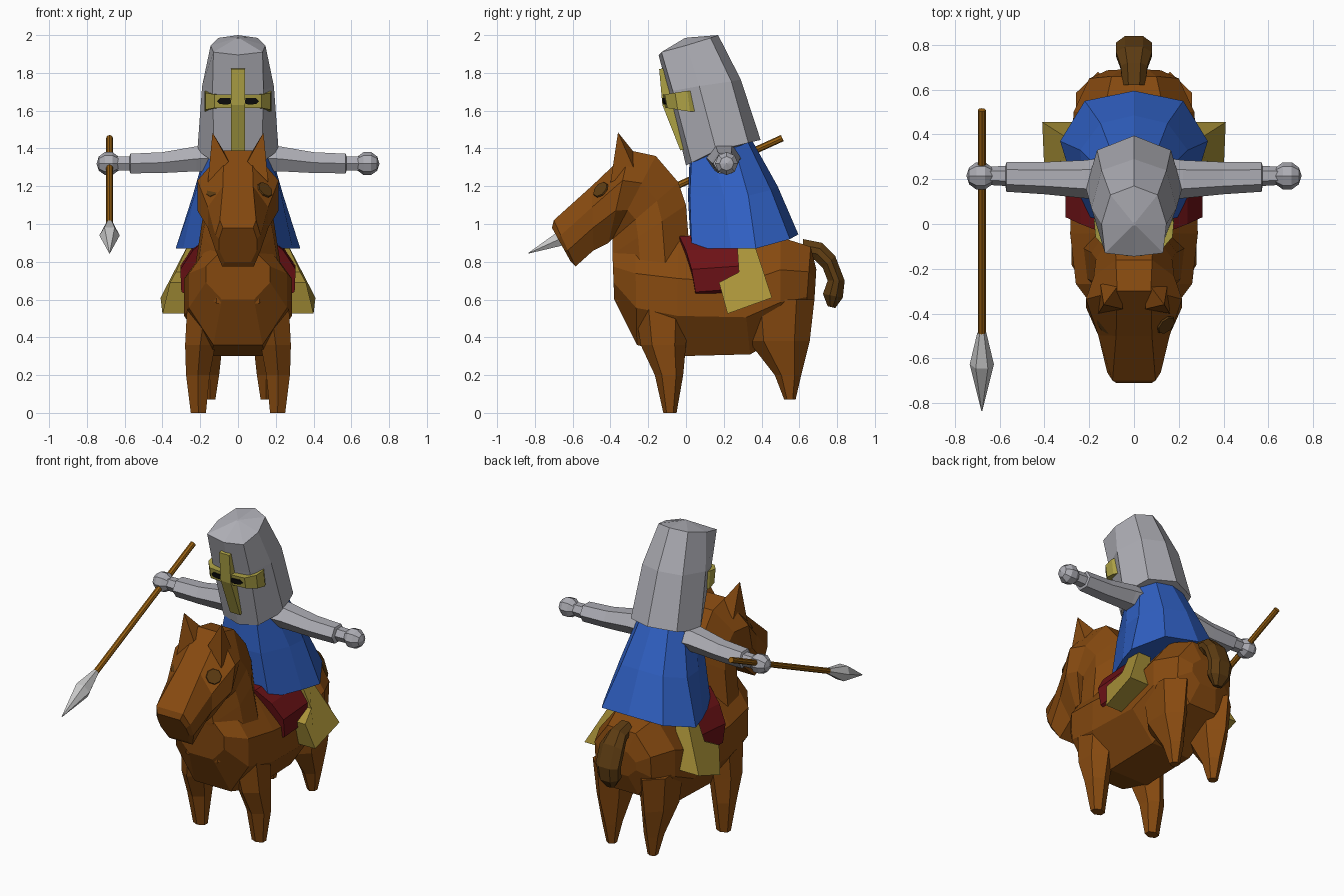
import bpy, bmesh, math
from mathutils import Vector, Matrix
from mathutils.bvhtree import BVHTree


def material(name, rgb):
    m = bpy.data.materials.new(name)
    m.diffuse_color = (*rgb, 1)
    return m


STEEL = material("steel", (0.42, 0.42, 0.46))
SILVER = material("silver", (0.58, 0.58, 0.58))
BLUE = material("blue cloth", (0.03, 0.12, 0.56))
COAT = material("chestnut coat", (0.24, 0.068, 0.005))
DARK = material("dark brown", (0.11, 0.045, 0.006))
LEATHER = material("tan leather", (0.40, 0.29, 0.04))
BRASS = material("brass", (0.42, 0.36, 0.06))
RED = material("red cloth", (0.15, 0.006, 0.008))
WOOD = material("wood", (0.32, 0.12, 0.006))
BLACK = material("black", (0.004, 0.004, 0.004))


def finish(name, bm, mat):
    bmesh.ops.recalc_face_normals(bm, faces=bm.faces)
    me = bpy.data.meshes.new(name)
    bm.to_mesh(me)
    bm.free()
    me.materials.append(mat)
    ob = bpy.data.objects.new(name, me)
    bpy.context.collection.objects.link(ob)
    return ob


def loft(name, rings, mat, cap=True):
    """Skin a list of equally sized point rings."""
    bm = bmesh.new()
    vs = [[bm.verts.new(p) for p in r] for r in rings]
    n = len(vs[0])
    for a, b in zip(vs, vs[1:]):
        for i in range(n):
            bm.faces.new((a[i], a[(i + 1) % n], b[(i + 1) % n], b[i]))
    if cap:
        bm.faces.new(vs[0])
        bm.faces.new(vs[-1])
    return finish(name, bm, mat)


def section(ty, tz, by, bz, w, t=0.5, b=0.5):
    """Eight-point cross-section between a top and a bottom point in the side plane."""
    shape = [(t, 1), (1, 0.35), (1, -0.3), (b, -1), (-b, -1), (-1, -0.3), (-1, 0.35), (-t, 1)]
    cy, cz, hy, hz = (ty + by) / 2, (tz + bz) / 2, (ty - by) / 2, (tz - bz) / 2
    return [(x * w, cy + v * hy, cz + v * hz) for x, v in shape]


def box_ring(x0, x1, y0, y1, z):
    """Six-sided horizontal cross-section for a leg."""
    m = (x0 + x1) / 2
    q = (y1 - y0) * 0.25
    return [(x0, y0 + q, z), (m, y0, z), (x1, y0 + q, z), (x1, y1 - q, z), (m, y1, z), (x0, y1 - q, z)]


def mirrored(half):
    """Complete a ring from its x >= 0 half, which starts and ends on x = 0."""
    return half + [(-x, y, z) for x, y, z in half[-2:0:-1]]


def flip(rings, s):
    return [[(x * s, y, z) for x, y, z in r] for r in rings]


# Horse trunk, neck with head, and tail
loft("horse_body", [section(*a) for a in [
    (-0.39, 0.86, -0.38, 0.60, 0.17), (-0.27, 0.92, -0.26, 0.36, 0.26),
    (-0.04, 0.91, -0.05, 0.30, 0.285), (0.28, 0.87, 0.34, 0.31, 0.28),
    (0.50, 0.93, 0.50, 0.40, 0.27), (0.66, 0.88, 0.63, 0.47, 0.20),
    (0.69, 0.76, 0.68, 0.60, 0.12)]], COAT)
head = loft("horse_neck_and_head", [section(*a) for a in [
    (0.02, 0.84, -0.37, 0.58, 0.23), (0.0, 1.10, -0.39, 0.84, 0.19),
    (-0.04, 1.22, -0.39, 0.92, 0.17), (-0.16, 1.36, -0.39, 0.92, 0.18, 0.45),
    (-0.30, 1.39, -0.41, 0.90, 0.215, 0.35), (-0.50, 1.20, -0.49, 0.86, 0.16),
    (-0.70, 1.02, -0.585, 0.775, 0.12, 0.8, 0.7), (-0.71, 0.98, -0.61, 0.80, 0.10, 0.8, 0.7)]], COAT)
loft("horse_tail", [section(*a) for a in [
    (0.62, 0.92, 0.62, 0.82, 0.05), (0.72, 0.90, 0.68, 0.81, 0.06),
    (0.79, 0.83, 0.725, 0.765, 0.08), (0.84, 0.70, 0.75, 0.70, 0.08),
    (0.83, 0.61, 0.725, 0.63, 0.07), (0.79, 0.555, 0.75, 0.565, 0.03)]], DARK)

# Surface lookup for the horse eyes
me = head.data
tree = BVHTree.FromPolygons([v.co for v in me.vertices], [p.vertices[:] for p in me.polygons])

for s, side in ((1, "right"), (-1, "left")):
    # Horse legs
    loft("front_leg_" + side, flip([
        box_ring(0.08, 0.27, -0.27, 0.02, 0.55), box_ring(0.12, 0.28, -0.24, 0.0, 0.36),
        box_ring(0.15, 0.275, -0.165, -0.015, 0.20), box_ring(0.17, 0.25, -0.12, -0.05, 0.0)], s), COAT)
    loft("hind_leg_" + side, flip([
        box_ring(0.06, 0.26, 0.30, 0.68, 0.60), box_ring(0.08, 0.24, 0.33, 0.655, 0.38),
        box_ring(0.10, 0.20, 0.47, 0.61, 0.20), box_ring(0.12, 0.175, 0.52, 0.58, 0.07)], s), COAT)

    # Ears
    bm = bmesh.new()
    base = [bm.verts.new((s * x, y, z)) for x, y, z in
            [(0.05, -0.38, 1.33), (0.16, -0.40, 1.22), (0.15, -0.27, 1.28), (0.06, -0.26, 1.36)]]
    tip = bm.verts.new((s * 0.135, -0.36, 1.485))
    bm.faces.new(base)
    for i in range(4):
        bm.faces.new((base[i], base[(i + 1) % 4], tip))
    finish("ear_" + side, bm, COAT)

    # Horse eyes
    hit, normal, _, _ = tree.ray_cast(Vector((s, -0.45, 1.18)), Vector((-s, 0, 0)))
    if hit:
        bm = bmesh.new()
        rot = normal.to_track_quat('Z', 'Y').to_matrix().to_4x4()
        bmesh.ops.create_cone(bm, cap_ends=True, segments=8, radius1=0.048, radius2=0.045, depth=0.008,
                              matrix=Matrix.Translation(hit + normal * 0.004) @ rot)
        finish("horse_eye_" + side, bm, DARK)

    # Rider leg and boot: side outline skinned from inner to outer face
    outline = [(0.27, 0.90), (0.36, 0.90), (0.455, 0.61), (0.22, 0.525), (0.175, 0.69), (0.28, 0.745)]
    outer = [0.26, 0.26, 0.41, 0.40, 0.36, 0.33]
    inner = [0.17, 0.17, 0.27, 0.27, 0.22, 0.22]
    loft("rider_leg_" + side, [[(s * x, y, z) for x, (y, z) in zip(xs, outline)]
                               for xs in (inner, outer)], LEATHER)

    # Armoured arm: hexagonal rings along x
    def arm_ring(x, cy, cz, ry, rz):
        return [(s * x, cy + ry * math.cos(k * math.pi / 3), cz + rz * math.sin(k * math.pi / 3) / 0.866)
                for k in range(6)]
    loft("arm_" + side, [arm_ring(*a) for a in [
        (0.10, 0.20, 0.0 + 1.35, 0.10, 0.07), (0.22, 0.20, 1.345, 0.085, 0.066),
        (0.40, 0.205, 1.325, 0.072, 0.055), (0.57, 0.21, 1.32, 0.066, 0.052),
        (0.575, 0.215, 1.32, 0.045, 0.038), (0.66, 0.215, 1.32, 0.04, 0.036)]], STEEL)
    bm = bmesh.new()
    bmesh.ops.create_uvsphere(bm, u_segments=8, v_segments=5, radius=0.064,
                              matrix=Matrix.Translation((s * 0.685, 0.215, 1.32)) @ Matrix.Rotation(math.pi / 2, 4, 'Y'))
    finish("fist_" + side, bm, STEEL)

# Saddle cloth: an arch laid over the horse's back
arch = [(0.30, 0.64), (0.305, 0.76), (0.24, 0.86), (0.15, 0.935)]
path = arch + [(-x, z) for x, z in reversed(arch)]
fronts = [0.05, 0.03, 0.0, -0.035]
fronts += fronts[::-1]
loft("saddle_cloth", [[(x, f, z), (x, 0.32, z + 0.02), (x * 0.8, 0.32, z - 0.03), (x * 0.8, f, z - 0.03)]
                      for (x, z), f in zip(path, fronts)], RED)

# Surcoat, flaring to the hem
hem = [(0, 0.025, 0.88), (0.20, 0.03, 0.87), (0.29, 0.24, 0.87), (0.33, 0.37, 0.87), (0.22, 0.55, 0.92), (0, 0.595, 0.945)]
waist = [(0, 0.01, 1.15), (0.15, 0.02, 1.15), (0.23, 0.20, 1.15), (0.24, 0.33, 1.15), (0.15, 0.45, 1.18), (0, 0.485, 1.20)]
collar = [(0, 0.02, 1.36), (0.11, 0.03, 1.36), (0.16, 0.13, 1.40), (0.16, 0.25, 1.43), (0.10, 0.32, 1.45), (0, 0.34, 1.46)]
loft("surcoat", [mirrored(hem), mirrored(waist), mirrored(collar)], BLUE)

# Great helm with a shallow peaked crown
rim = [(0, 0.0, 1.31), (0.125, 0.03, 1.325), (0.215, 0.16, 1.39), (0.165, 0.33, 1.43), (0, 0.395, 1.445)]
middle = [(0, -0.095, 1.70), (0.135, -0.07, 1.705), (0.19, 0.07, 1.73), (0.145, 0.24, 1.755), (0, 0.29, 1.765)]
brow = [(0, -0.145, 1.895), (0.13, -0.13, 1.91), (0.145, 0.0, 1.945), (0.105, 0.13, 1.985), (0, 0.17, 2.0)]
crown = [(x * 0.05, y * 0.05, 1.983 + i * 0.001) for i, (x, y, z) in enumerate(brow)]
loft("helm", [mirrored(rim), mirrored(middle), mirrored(brow), mirrored(crown)], STEEL)

# Visor band wrapping the helm, and the vertical nose bar
band = [(-0.178, 0.015), (-0.172, -0.05), (-0.125, -0.105), (0, -0.118),
        (0.125, -0.105), (0.172, -0.05), (0.178, 0.015)]
loft("visor_band", [[(x, y + 0.006, 1.65 - h), (x, y - 0.008, 1.65 + h),
                     (x * 0.85, y + 0.04, 1.65 + h), (x * 0.85, y + 0.055, 1.65 - h)]
                    for (x, y), h in zip(band, (0.055, 0.045, 0.036, 0.036, 0.036, 0.045, 0.055))], BRASS)
loft("nose_bar", [[(-0.036, y, z), (0.036, y, z), (0.036, y + 0.05, z + 0.01), (-0.036, y + 0.05, z + 0.01)]
                  for y, z in ((-0.03, 1.39), (-0.125, 1.63), (-0.142, 1.82))], BRASS)

# Eye slits as thin plates on the band
for s, side in ((1, "right"), (-1, "left")):
    slit = [(0.035, 1.64), (0.055, 1.632), (0.095, 1.635), (0.112, 1.65), (0.095, 1.666), (0.04, 1.666)]
    loft("eye_slit_" + side, [[(s * x, -0.119 + x * 0.1 - (z - 1.65) * 0.2 - d, z) for x, z in slit]
                              for d in (0, 0.008)], BLACK)

# Spear: shaft and diamond point along one slanted axis
butt, point = Vector((-0.68, 0.51, 1.455)), Vector((-0.68, -0.835, 0.845))
axis = (point - butt).normalized()
up = axis.cross(Vector((1, 0, 0)))


def spear_ring(t, r, n):
    c = butt.lerp(point, t)
    return [c + r * (math.cos(a) * Vector((1, 0, 0)) + math.sin(a) * up)
            for a in (2 * math.pi * k / n for k in range(n))]


loft("spear_shaft", [spear_ring(0, 0.018, 8), spear_ring(0.76, 0.018, 8)], WOOD)
loft("spear_point", [spear_ring(t, r, 6) for t, r in ((0.74, 0.02), (0.845, 0.054), (1.0, 0.002))], SILVER)
